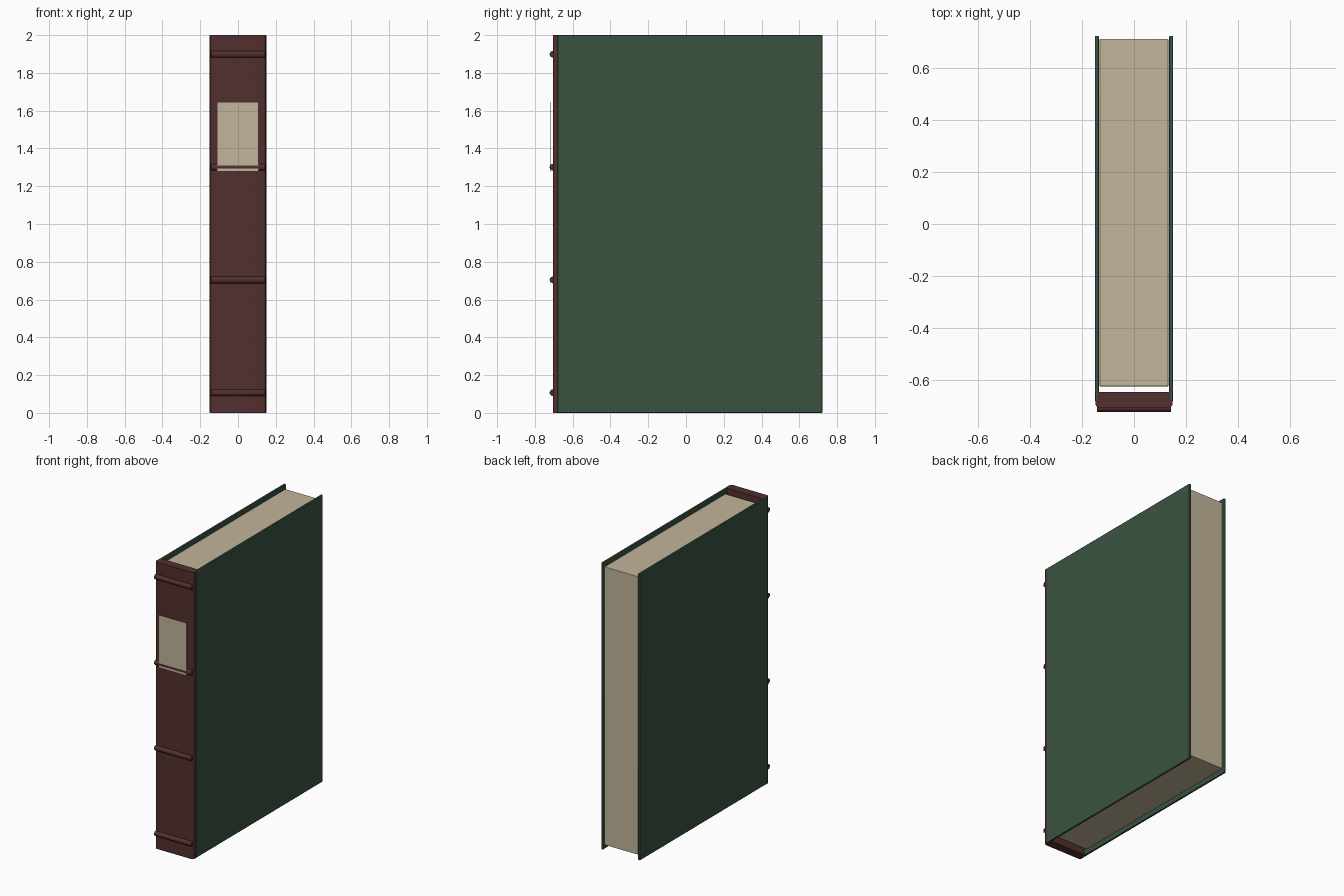
import bpy, math

if "Cube" in bpy.data.objects:
    bpy.data.objects.remove(bpy.data.objects["Cube"])


def material(name, color):
    m = bpy.data.materials.new(name)
    m.diffuse_color = (*color, 1)
    m.use_nodes = True
    m.node_tree.nodes["Principled BSDF"].inputs["Base Color"].default_value = m.diffuse_color
    return m


green = material("green cloth", (0.042, 0.086, 0.051))
maroon = material("maroon leather", (0.085, 0.028, 0.028))
cream = material("cream paper", (0.54, 0.46, 0.325))


def finish(ob, name, mat, bevel=0, segments=3):
    ob.name = name
    ob.data.materials.append(mat)
    bpy.ops.object.transform_apply(location=False, rotation=True, scale=True)
    if bevel:
        b = ob.modifiers.new("bevel", 'BEVEL')
        b.width, b.segments = bevel, segments
    bpy.ops.object.shade_smooth_by_angle(angle=math.radians(35))
    return ob


def box(name, lo, hi, mat, bevel=0):
    bpy.ops.mesh.primitive_cube_add(size=1, location=[(a + b) / 2 for a, b in zip(lo, hi)])
    ob = bpy.context.object
    ob.scale = [b - a for a, b in zip(lo, hi)]
    return finish(ob, name, mat, bevel)


# cover boards
for side, x in (("left", -0.1425), ("right", 0.1425)):
    box(side + "_cover", (x - 0.0075, -0.68, 0), (x + 0.0075, 0.722, 2), green, 0.004)

# page block, slightly inset from the boards
box("page_block", (-0.132, -0.623, 0.03), (0.132, 0.71, 1.97), cream, 0.003)

# spine: extruded profile with rounded front corners
w, r, back, front = 0.148, 0.015, -0.645, -0.705
half = [(w, back)] + [(w - r + r * math.cos(a), front + r - r * math.sin(a))
                      for a in (i * math.pi / 10 for i in range(6))]
outline = half + [(-x, y) for x, y in reversed(half)]
n = len(outline)
verts = [(x, y, z) for z in (0, 2) for x, y in outline]
faces = [tuple(range(n)), tuple(range(2 * n - 1, n - 1, -1))]
faces += [(i, n + i, n + (i + 1) % n, (i + 1) % n) for i in range(n)]
me = bpy.data.meshes.new("spine")
me.from_pydata(verts, [], [f[::-1] for f in faces])
spine = bpy.data.objects.new("spine", me)
bpy.context.collection.objects.link(spine)
bpy.ops.object.select_all(action='DESELECT')
spine.select_set(True)
bpy.context.view_layer.objects.active = spine
import bmesh
bm = bmesh.new()
bm.from_mesh(me)
bmesh.ops.recalc_face_normals(bm, faces=bm.faces)
bm.to_mesh(me)
bm.free()
finish(spine, "spine", maroon)

# raised spine bands
for i in range(4):
    bpy.ops.mesh.primitive_cylinder_add(vertices=16, radius=0.018, depth=0.284,
                                        location=(0, -0.704, 0.107 + 0.597 * i),
                                        rotation=(0, math.pi / 2, 0))
    finish(bpy.context.object, f"spine_band_{i + 1}", maroon)

# title label plate
box("label", (-0.11, -0.72, 1.277), (0.108, -0.718, 1.645), cream)
